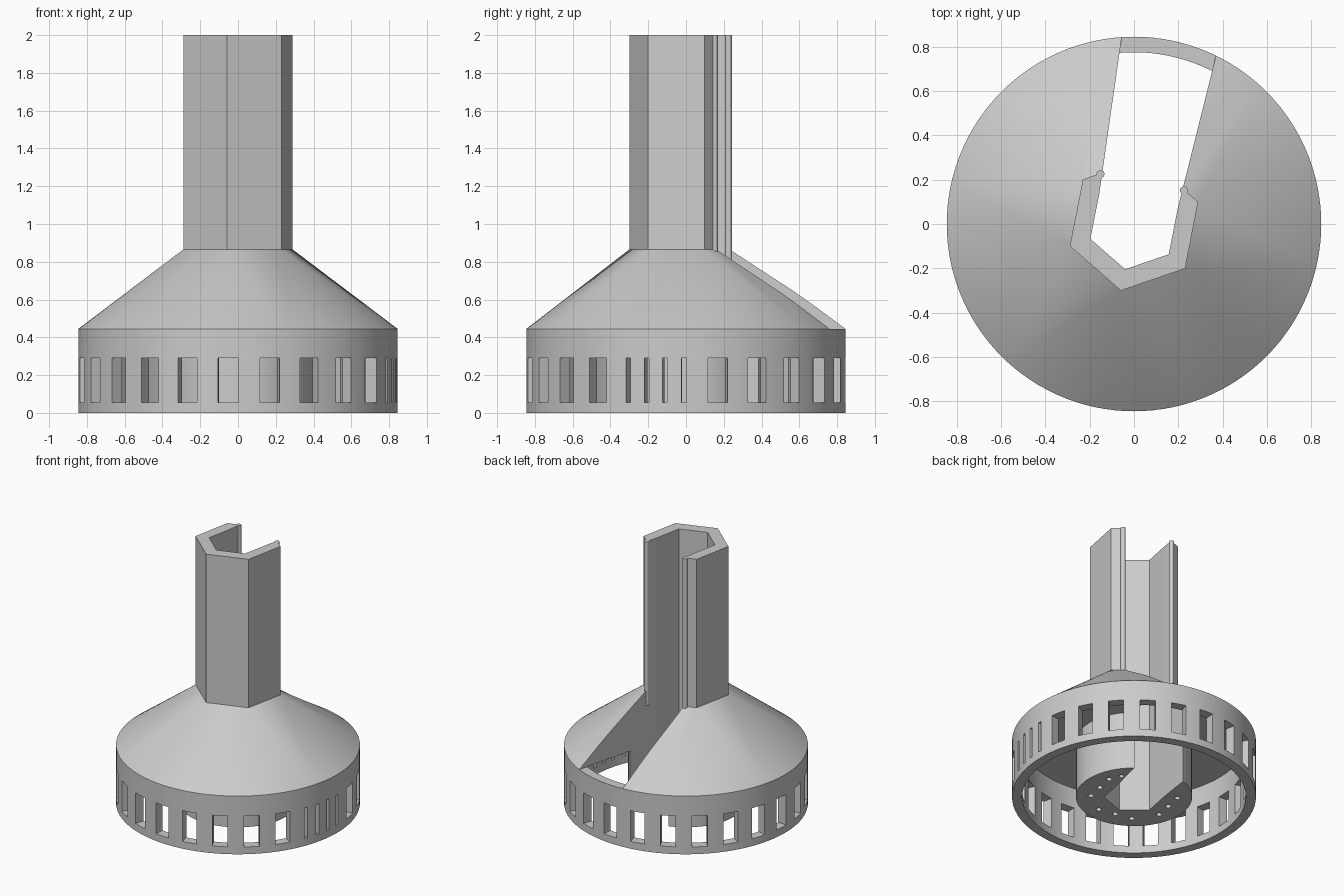
import bpy, bmesh, math
from math import cos, sin, radians, tau
from mathutils import Matrix, Vector

default = bpy.data.objects.get("Cube")
if default:
    bpy.data.objects.remove(default)

grey = bpy.data.materials.new("plain grey")
grey.use_nodes = True
GREY = (0.6, 0.6, 0.6, 1)
grey.diffuse_color = GREY
grey.node_tree.nodes["Principled BSDF"].inputs["Base Color"].default_value = GREY

SLOT = radians(78.9)      # direction the open slot faces
RIM_R, RIM_IN, RIM_Z = 0.845, 0.775, 0.445
CONE_Z, TOP_Z = 0.865, 2.0
HEX_R, BORE_R, CORE_R = 0.306, 0.208, 0.403


def make(name, bm):
    bmesh.ops.recalc_face_normals(bm, faces=bm.faces)
    mesh = bpy.data.meshes.new(name)
    bm.to_mesh(mesh)
    bm.free()
    mesh.materials.append(grey)
    obj = bpy.data.objects.new(name, mesh)
    bpy.context.collection.objects.link(obj)
    return obj


def circle(r, n, start=0.0):
    return [(r * cos(start + tau * i / n), r * sin(start + tau * i / n)) for i in range(n)]


def add_prism(bm, outline, z0, z1):
    base = bm.faces.new([bm.verts.new((x, y, z0)) for x, y in outline])
    ext = bmesh.ops.extrude_face_region(bm, geom=[base], use_keep_orig=True)
    top = [v for v in ext["geom"] if isinstance(v, bmesh.types.BMVert)]
    bmesh.ops.translate(bm, verts=top, vec=(0, 0, z1 - z0))


def prism(name, outline, z0, z1):
    bm = bmesh.new()
    add_prism(bm, outline, z0, z1)
    return make(name, bm)


def along_slot(s, off):
    """Point s outward along the slot and off sideways."""
    return (s * cos(SLOT) - off * sin(SLOT), s * sin(SLOT) + off * cos(SLOT))


def activate(obj):
    bpy.ops.object.select_all(action="DESELECT")
    obj.select_set(True)
    bpy.context.view_layer.objects.active = obj


def cut(obj, cutter):
    mod = obj.modifiers.new("cut", "BOOLEAN")
    mod.operation = "DIFFERENCE"
    mod.solver = "EXACT"
    mod.object = cutter
    activate(obj)
    bpy.ops.object.modifier_apply(modifier=mod.name)


def smooth(obj, angle=30):
    activate(obj)
    bpy.ops.object.shade_smooth_by_angle(angle=radians(angle))


# Cutter: hexagonal bore that opens into a slightly flared slot
bore = [along_slot(BORE_R * cos(radians(a)), BORE_R * sin(radians(a)))
        for a in range(60, 301, 60)]
bore += [along_slot(1.0, -0.226), along_slot(1.0, 0.226)]
bore_cutter = prism("bore_cutter", bore, -0.5, 2.5)
bore_cutter.hide_render = True

# Hexagonal tube
tube = prism("hex_tube", circle(HEX_R, 6, SLOT), RIM_Z + 0.02, TOP_Z)

# Shoulder blending the round rim into the hexagon
bm = bmesh.new()
for x, y in circle(RIM_R, 120):
    bm.verts.new((x, y, RIM_Z))
for x, y in circle(HEX_R, 6, SLOT):
    bm.verts.new((x, y, CONE_Z))
bmesh.ops.convex_hull(bm, input=bm.verts)
shoulder = make("shoulder", bm)

# Central core, reaching down to the base
core = prism("core", circle(CORE_R, 72), 0, RIM_Z + 0.02)

for part in (tube, shoulder, core):
    cut(part, bore_cutter)

# Small blind holes under the core, three a side plus one by the slot
bm = bmesh.new()
for side in (90, 180, 270):
    for off in (-0.13, 0, 0.13):
        d = radians(side)
        s, o = 0.27 * cos(d) - off * sin(d), 0.27 * sin(d) + off * cos(d)
        cx, cy = along_slot(s, o)
        add_prism(bm, [(cx + x, cy + y) for x, y in circle(0.02, 16)], -0.1, 0.1)
cx, cy = along_slot(0.21, -0.215)
add_prism(bm, [(cx + x, cy + y) for x, y in circle(0.018, 16)], -0.1, 0.1)
hole_cutter = make("hole_cutter", bm)
hole_cutter.hide_render = True
cut(core, hole_cutter)

# Round beads along the tube's slot edges
for name, side in (("left_bead", -1), ("right_bead", 1)):
    cx, cy = along_slot(0.192, side * 0.192)
    bead = prism(name, [(cx + x, cy + y) for x, y in circle(0.018, 16)], 0.75, TOP_Z)
    smooth(bead)

# Rim ring
bm = bmesh.new()
loops = [[bm.verts.new((x, y, z)) for x, y in circle(r, 120)]
         for r, z in ((RIM_R, 0), (RIM_R, RIM_Z), (RIM_IN, RIM_Z), (RIM_IN, 0))]
for k in range(4):
    a, b = loops[k], loops[(k + 1) % 4]
    for i in range(120):
        j = (i + 1) % 120
        bm.faces.new((a[i], a[j], b[j], b[i]))
ring = make("rim_ring", bm)

# Windows round the rim: wide ones, with four narrow slits on one side
windows = [(11.5 + 15 * k, 0.108) for k in range(22)]
windows += [(a, 0.025) for a in (-21.2, -14.3, -7.6, -0.7)]
bm = bmesh.new()
for angle, width in windows:
    place = (Matrix.Rotation(radians(angle), 4, "Z")
             @ Matrix.Translation(Vector((0.81, 0, 0.173)))
             @ Matrix.Diagonal((0.2, width, 0.235, 1)))
    bmesh.ops.create_cube(bm, size=1, matrix=place)
window_cutter = make("window_cutter", bm)
window_cutter.hide_render = True
cut(ring, window_cutter)

for part in (shoulder, core, ring):
    smooth(part)

for helper in (bore_cutter, hole_cutter, window_cutter):
    bpy.data.objects.remove(helper)
